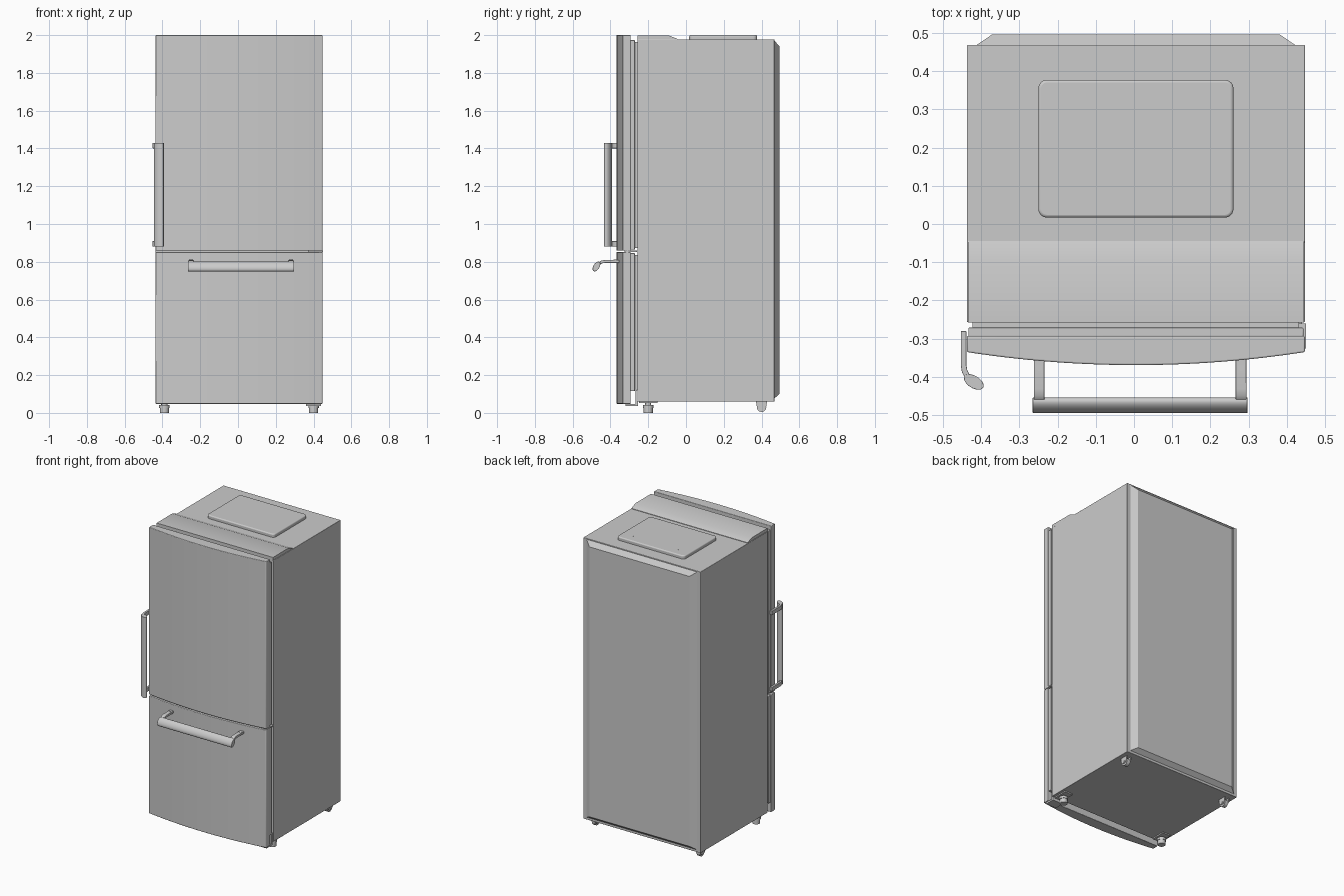
import bpy
import bmesh
from math import sin, cos, pi, radians
from mathutils import Vector

cube = bpy.data.objects.get("Cube")
if cube:
    bpy.data.objects.remove(cube, do_unlink=True)

grey = bpy.data.materials.new("light grey")
grey.use_nodes = True
grey.diffuse_color = (0.6, 0.6, 0.6, 1)
grey.node_tree.nodes["Principled BSDF"].inputs["Base Color"].default_value = (0.6, 0.6, 0.6, 1)

CX, HALF = 0.005, 0.442          # cabinet centre and half width
LEFT, RIGHT = CX + HALF, CX - HALF


def finish(name, bm, bevel=0):
    """Turn a bmesh into a shaded object, optionally with rounded edges."""
    bmesh.ops.recalc_face_normals(bm, faces=bm.faces)
    mesh = bpy.data.meshes.new(name)
    bm.to_mesh(mesh)
    bm.free()
    mesh.materials.append(grey)
    ob = bpy.data.objects.new(name, mesh)
    bpy.context.collection.objects.link(ob)
    bpy.ops.object.select_all(action='DESELECT')
    ob.select_set(True)
    bpy.context.view_layer.objects.active = ob
    bpy.ops.object.shade_smooth_by_angle(angle=radians(30))
    if bevel:
        mod = ob.modifiers.new("rounded edges", 'BEVEL')
        mod.width, mod.segments, mod.limit_method = bevel, 3, 'ANGLE'
    return ob


def prism(name, points, lo, hi, axis='z', bevel=0):
    """Extrude a profile: (x, y) along z, or (y, z) along x."""
    bm = bmesh.new()
    place = (lambda p, h: (p[0], p[1], h)) if axis == 'z' else (lambda p, h: (h, p[0], p[1]))
    rings = [[bm.verts.new(place(p, h)) for p in points] for h in (lo, hi)]
    n = len(points)
    for ring in rings:
        bm.faces.new(ring)
    for i in range(n):
        j = (i + 1) % n
        bm.faces.new((rings[0][i], rings[0][j], rings[1][j], rings[1][i]))
    return finish(name, bm, bevel)


def box(name, x, y, z, bevel=0):
    return prism(name, [(x[0], y[0]), (x[1], y[0]), (x[1], y[1]), (x[0], y[1])], *z, bevel=bevel)


def ellipse(cx, cy, a, b, tilt=0, n=24):
    ring = [(a * cos(2 * pi * i / n), b * sin(2 * pi * i / n)) for i in range(n)]
    return [(cx + u * cos(tilt) - v * sin(tilt), cy + u * sin(tilt) + v * cos(tilt)) for u, v in ring]


def disc(name, x, y, r, lo, hi):
    return prism(name, ellipse(x, y, r, r), lo, hi)


# Cabinet
box("cabinet", (RIGHT, LEFT), (-0.257, 0.468), (0.06, 1.977), 0.003)

# Sloped back panel: a box whose rear face is drawn in
bm = bmesh.new()
bmesh.ops.create_cube(bm, size=1)
for v in bm.verts:
    rear = v.co.y > 0
    half_x = 0.377 if rear else 0.42
    z = (1.94 if rear else 1.973) if v.co.z > 0 else (0.1 if rear else 0.075)
    v.co = Vector((CX + half_x * (1 if v.co.x > 0 else -1), 0.495 if rear else 0.466, z))
finish("back_panel", bm)

# Raised strip along the front of the cabinet top
prism("top_front_ridge", [(-0.257, 1.97), (-0.257, 1.998), (-0.09, 1.998), (-0.045, 1.98), (-0.045, 1.97)],
      RIGHT + 0.003, LEFT - 0.003, 'x')

# Raised rounded cover on the cabinet top
corner = 0.022
outline = []
for k, (x, y) in enumerate([(0.26, 0.377), (-0.25, 0.377), (-0.25, 0.017), (0.26, 0.017)]):
    cx = x - corner if x > 0 else x + corner
    cy = y - corner if y > 0.2 else y + corner
    for i in range(7):
        a = pi / 2 * (k + i / 6)
        outline.append((cx + corner * cos(a), cy + corner * sin(a)))
prism("top_cover", outline, 1.97, 2.0, bevel=0.007)
for x in (-0.167, 0.178):
    for y in (0.077, 0.318):
        disc("cover_screw", x, y, 0.003, 1.998, 2.0005)


# Doors: bowed slab, inner liner and recessed gasket
def door(name, lo, hi, liner_lo, liner_hi):
    n = 28
    front = [(CX + HALF * t, -0.335 - 0.034 * (1 - t * t)) for t in (2 * i / n - 1 for i in range(n + 1))]
    prism(name, front + [(LEFT, -0.293), (RIGHT, -0.293)], lo, hi, bevel=0.004)
    box(name + "_liner", (RIGHT + 0.004, LEFT - 0.004), (-0.295, -0.271), (liner_lo, liner_hi), 0.003)
    box(name + "_gasket", (RIGHT + 0.015, LEFT - 0.015), (-0.272, -0.256), (liner_lo + 0.01, liner_hi - 0.01))


door("upper_door", 0.859, 2.0, 0.864, 1.973)
door("lower_door", 0.048, 0.851, 0.115, 0.846)


# Handles: an oval grip on two thin curled arms; d is outward, s is sideways
GRIP = ellipse(0.413, 0.027, 0.029, 0.016, radians(58))
ARM = [(0.28, -0.007), (0.37, -0.007), (0.388, -0.004), (0.401, 0.004), (0.413, 0.02),
       (0.405, 0.028), (0.392, 0.015), (0.382, 0.01), (0.37, 0.008), (0.28, 0.008)]


def handle(name, place, axis, lo, hi, arm_width, inset):
    prism(name + "_grip", [place(*p) for p in GRIP], lo, hi, axis, 0.002)
    for a in (lo + inset, hi - inset - arm_width):
        prism(name + "_arm", [place(*p) for p in ARM], a, a + arm_width, axis, 0.002)


handle("upper_handle", lambda d, s: (-0.446 + s, -d), 'z', 0.88, 1.43, 0.028, 0.001)
handle("lower_handle", lambda d, s: (-d - 0.061, 0.802 - s), 'x', -0.265, 0.297, 0.028, 0.003)
for x in (-0.248, 0.28):
    disc("handle_screw", x, -0.376, 0.008, 0.806, 0.811)

# Hinges on the left edge
box("middle_hinge", (0.37, 0.45), (-0.325, -0.26), (0.851, 0.859))
disc("middle_hinge_pin", 0.435, -0.31, 0.012, 0.846, 0.864)
box("bottom_hinge_plate", (0.36, 0.44), (-0.32, -0.257), (0.037, 0.048))
box("bottom_hinge_flange", (0.36, 0.44), (-0.268, -0.255), (0.037, 0.12))
disc("bottom_hinge_pin", 0.425, -0.305, 0.01, 0.04, 0.06)

# Front levelling feet and rear rollers
for side in (-1, 1):
    x = CX + side * 0.395
    box("front_foot_plate", (x - 0.03, x + 0.03), (-0.25, -0.15), (0.052, 0.062))
    disc("front_foot_stem", x, -0.2, 0.016, 0.03, 0.055)
    disc("front_foot_collar", x, -0.2, 0.028, 0.027, 0.043)
    disc("front_foot_pad", x, -0.2, 0.024, 0.0, 0.028)
    prism("rear_roller", ellipse(0.4, 0.03, 0.025, 0.025), x - 0.012, x + 0.012, 'x')
    for off in (-0.018, 0.014):
        prism("roller_bracket", [(0.37, 0.065), (0.375, 0.035), (0.39, 0.018), (0.41, 0.018),
                                 (0.425, 0.035), (0.43, 0.065)], x + off, x + off + 0.004, 'x')
    prism("roller_axle", ellipse(0.4, 0.03, 0.006, 0.006), x - 0.02, x + 0.02, 'x')
